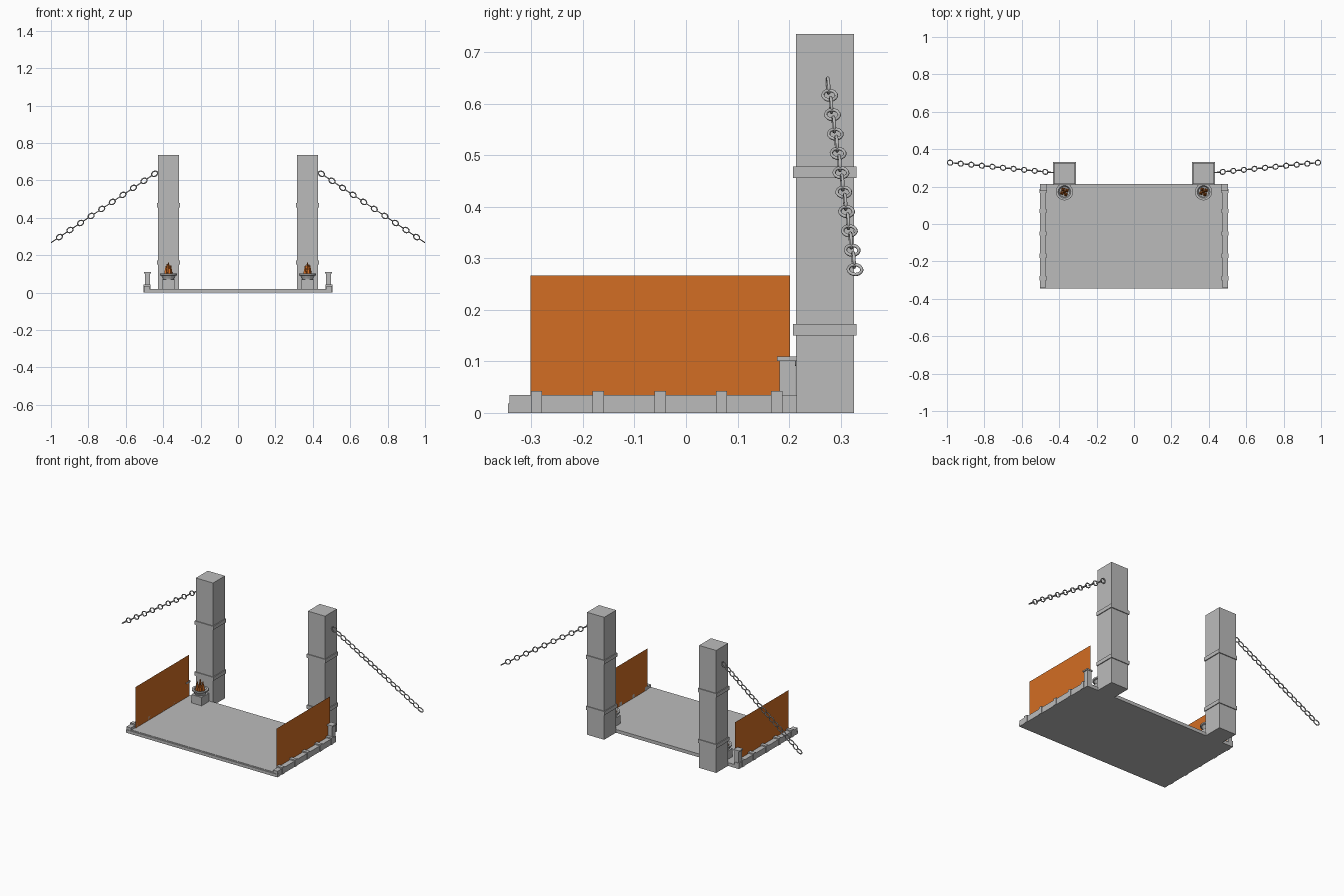
import bpy, bmesh, math
from mathutils import Vector, Matrix

if "Cube" in bpy.data.objects:
    bpy.data.objects.remove(bpy.data.objects["Cube"])


def material(name, rgb):
    m = bpy.data.materials.new(name)
    m.diffuse_color = (*rgb, 1)
    m.use_nodes = True
    m.node_tree.nodes["Principled BSDF"].inputs["Base Color"].default_value = m.diffuse_color
    return m


STONE = material("stone grey", (0.5, 0.5, 0.5))
ORANGE = material("burnt orange", (0.65, 0.155, 0.017))


def finish(name, bm, mat):
    bmesh.ops.recalc_face_normals(bm, faces=bm.faces)
    me = bpy.data.meshes.new(name)
    bm.to_mesh(me)
    bm.free()
    me.materials.append(mat)
    ob = bpy.data.objects.new(name, me)
    bpy.context.collection.objects.link(ob)
    return ob


def box(name, x, y, z, mat=STONE):
    bm = bmesh.new()
    size = Vector((x[1] - x[0], y[1] - y[0], z[1] - z[0]))
    mid = Vector((x[0] + x[1], y[0] + y[1], z[0] + z[1])) / 2
    bmesh.ops.create_cube(bm, size=1, matrix=Matrix.Translation(mid) @ Matrix.Diagonal((*size, 1)))
    return finish(name, bm, mat)


def sided(s, a, b):
    return tuple(sorted((s * a, s * b)))


def lathe(name, centre, profile, sides, mat):
    bm = bmesh.new()
    rings = [[bm.verts.new((centre[0] + r * math.cos(math.tau * i / sides),
                            centre[1] + r * math.sin(math.tau * i / sides), z))
              for i in range(sides)] for r, z in profile]
    for a, b in zip(rings, rings[1:]):
        for i in range(sides):
            j = (i + 1) % sides
            bm.faces.new((a[i], a[j], b[j], b[i]))
    bm.faces.new(rings[0])
    bm.faces.new(rings[-1])
    return finish(name, bm, mat)


def flames(name, cx, cy):
    # a cluster of four-sided spikes around a taller middle one
    bm = bmesh.new()
    spots = [(0, 0, 0.07, 0)] + [(0.015 * math.cos(a), 0.015 * math.sin(a), h, a)
             for a, h in ((0.5, 0.055), (2.1, 0.062), (3.6, 0.052), (5.2, 0.06))]
    for dx, dy, h, a in spots:
        m = Matrix.Translation((cx + dx, cy + dy, 0.09 + h / 2)) @ Matrix.Rotation(a, 4, 'Z')
        bmesh.ops.create_cone(bm, cap_ends=True, segments=4, radius1=0.012, radius2=0.002,
                              depth=h, matrix=m)
    return finish(name, bm, ORANGE)


def chain(name, start, end, count):
    # oval links, each turned a quarter turn from the one before
    bm = bmesh.new()
    start, end = Vector(start), Vector(end)
    along = (end - start).normalized()
    up = along.cross(Vector((0, 1, 0))).normalized()
    side = up.cross(along).normalized()
    n, m, tube = 14, 6, 0.0033
    for k in range(count):
        c = start.lerp(end, k / (count - 1))
        across, out = (up, side) if k % 2 == 0 else (side, up)
        grid = []
        for i in range(n):
            t = math.tau * i / n
            radial = along * math.cos(t) + across * math.sin(t)
            p = c + along * (0.0172 * math.cos(t)) + across * (0.0132 * math.sin(t))
            grid.append([bm.verts.new(p + radial * (tube * math.cos(math.tau * j / m))
                                      + out * (tube * math.sin(math.tau * j / m)))
                         for j in range(m)])
        for i in range(n):
            a, b = grid[i], grid[(i + 1) % n]
            for j in range(m):
                q = (j + 1) % m
                bm.faces.new((a[j], a[q], b[q], b[j]))
    ob = finish(name, bm, STONE)
    for p in ob.data.polygons:
        p.use_smooth = True
    return ob


# bridge deck and front lip
box("deck", (-0.5, 0.5), (-0.335, 0.215), (0, 0.02))
box("front_lip", (-0.503, 0.503), (-0.345, -0.327), (0, 0.018))

for s, tag in ((-1, "left"), (1, "right")):
    # side kerb with clamps
    box(tag + "_kerb", sided(s, 0.472, 0.502), (-0.342, 0.215), (0, 0.035))
    for i, y in enumerate((-0.29, -0.17, -0.05, 0.069, 0.176)):
        box(f"{tag}_clamp_{i}", sided(s, 0.468, 0.505), (y - 0.011, y + 0.011), (0, 0.042))

    # kerb end post and cap
    box(tag + "_post", sided(s, 0.47, 0.498), (0.181, 0.212), (0.02, 0.102))
    box(tag + "_post_cap", sided(s, 0.465, 0.503), (0.177, 0.215), (0.101, 0.109))

    # side panel, a single sheet
    bm = bmesh.new()
    bm.faces.new([bm.verts.new((s * 0.468, y, z)) for y, z in
                  ((-0.302, 0.018), (0.202, 0.018), (0.202, 0.267), (-0.302, 0.267))])
    finish(tag + "_panel", bm, ORANGE)

    # pillar with two bands
    box(tag + "_pillar", sided(s, 0.315, 0.429), (0.213, 0.326), (0, 0.735))
    for i, z in enumerate((0.15, 0.456)):
        box(f"{tag}_band_{i}", sided(s, 0.31, 0.434), (0.208, 0.331), (z, z + 0.022))

    # brazier: pedestal, bowl and flames
    cx, cy = s * 0.372, 0.172
    box(tag + "_pedestal", (cx - 0.034, cx + 0.034), (cy - 0.034, cy + 0.034), (0.02, 0.07))
    lathe(tag + "_bowl", (cx, cy), [(0.028, 0.066), (0.03, 0.074), (0.038, 0.09), (0.046, 0.093),
                                   (0.046, 0.101), (0.034, 0.101), (0.028, 0.09)], 16, STONE)
    flames(tag + "_flames", cx, cy)

    # drawbridge chain
    chain(tag + "_chain", (s * 0.446, 0.276, 0.635), (s * 0.983, 0.328, 0.278), 20)
